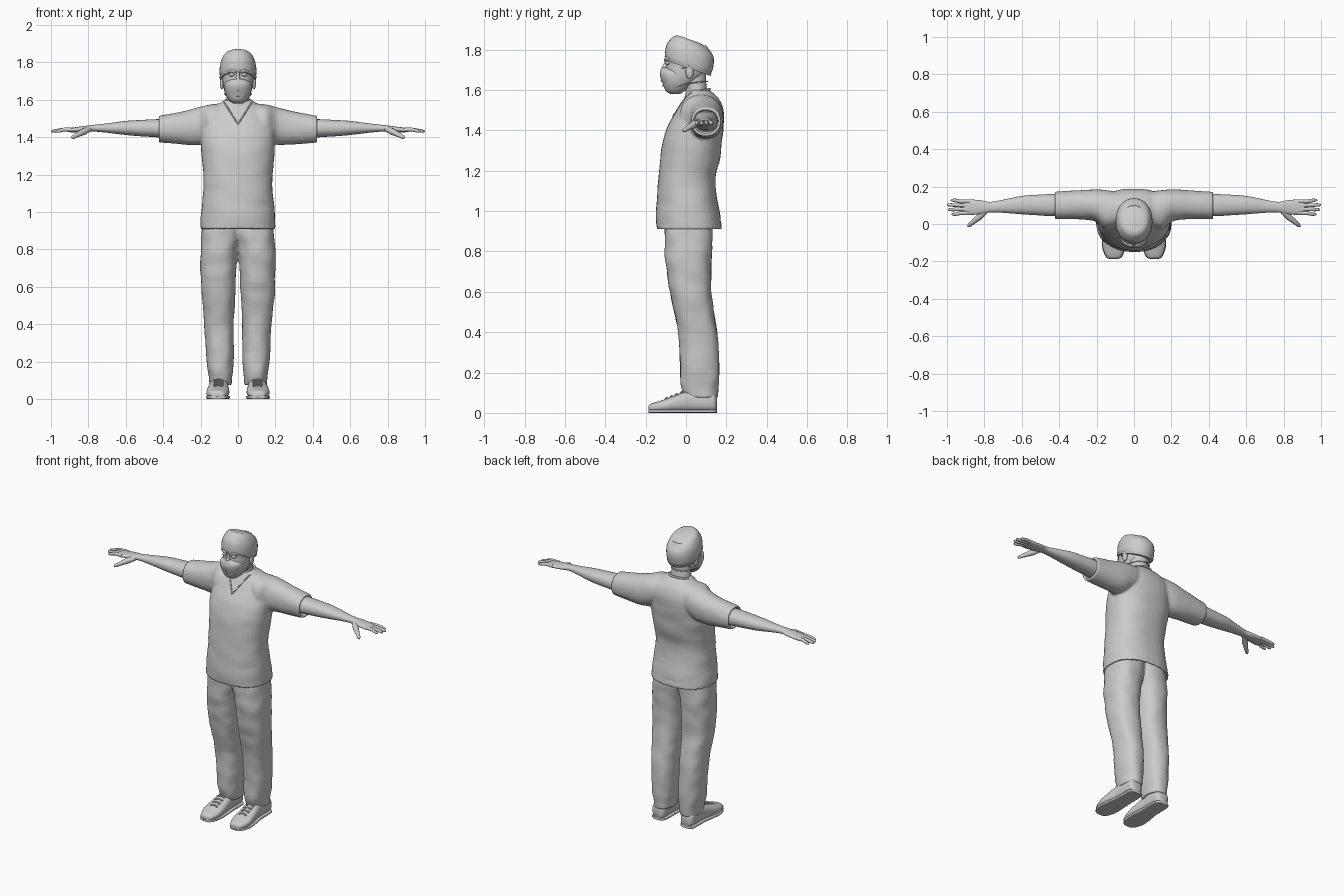
import bpy, bmesh, math
from mathutils import Vector, noise

cube = bpy.data.objects.get("Cube")
if cube:
    bpy.data.objects.remove(cube)

grey = bpy.data.materials.new("plain grey")
grey.use_nodes = True
colour = (.6, .6, .6, 1)
grey.diffuse_color = colour
grey.node_tree.nodes["Principled BSDF"].inputs["Base Color"].default_value = colour


def spline(a, b, c, d, t):
    """Smooth blend from b to c."""
    return [q + .5 * t * (r - p + t * (2 * p - 5 * q + 4 * r - s + t * (3 * (q - r) + s - p)))
            for p, q, r, s in zip(a, b, c, d)]


def sym(rows):
    """Rings that are symmetric in x, given by their half width."""
    return [(t, -w, w, lo, hi) for t, w, lo, hi in rows]


def loft(bm, rows, axis=2, power=2, side=1, shear=0, hollow=0, folds=0, steps=4, n=36):
    """Skin rings (position, u min, u max, v min, v max) along an axis."""
    padded = [rows[0], *rows, rows[-1]]
    rings = [spline(*padded[i:i + 4], k / steps)
             for i in range(len(rows) - 1) for k in range(steps)]
    rings.append(list(rows[-1]))
    if hollow:  # turn the last edge inwards to form an open hem
        t, a, b, c, d = rings[-1]
        back = math.copysign(hollow, rings[0][0] - t)
        lip = .014
        for depth in (0, back):
            rings.append([t + depth, a + lip, b - lip, c + lip, d - lip])
    loops = []
    for t, a, b, c, d in rings:
        loop = []
        for i in range(n):
            ang = math.tau * i / n
            cu, sv = math.cos(ang), math.sin(ang)
            grow = 1
            if folds:
                grow += folds * noise.noise(Vector((cu * 1.5, sv * 1.5, t * 14 + side)))
            u = (a + b) / 2 + (b - a) / 2 * grow * math.copysign(abs(cu) ** (2 / power), cu)
            v = (c + d) / 2 + (d - c) / 2 * grow * math.copysign(abs(sv) ** (2 / power), sv)
            p = [u, v]
            p.insert(axis, t)
            p[2] += shear * p[1]
            p[0] *= side
            loop.append(bm.verts.new(p))
        loops.append(loop)
    made = [bm.faces.new(loops[0]), bm.faces.new(loops[-1])]
    for low, high in zip(loops, loops[1:]):
        for i in range(n):
            j = (i + 1) % n
            made.append(bm.faces.new((low[i], low[j], high[j], high[i])))
    bmesh.ops.recalc_face_normals(bm, faces=made)


def finish(name, bm, voxel=0, relax=3):
    mesh = bpy.data.meshes.new(name)
    bm.to_mesh(mesh)
    bm.free()
    ob = bpy.data.objects.new(name, mesh)
    bpy.context.collection.objects.link(ob)
    mesh.materials.append(grey)
    bpy.ops.object.select_all(action='DESELECT')
    ob.select_set(True)
    bpy.context.view_layer.objects.active = ob
    bpy.ops.object.shade_smooth_by_angle(angle=math.radians(50))
    if voxel:
        mod = ob.modifiers.new("blend", 'REMESH')
        mod.mode = 'VOXEL'
        mod.voxel_size = voxel
        mod.use_smooth_shade = True
        mod = ob.modifiers.new("relax", 'SMOOTH')
        mod.iterations = relax
    return ob


def part(name, rows, **options):
    bm = bmesh.new()
    loft(bm, rows, **options)
    return finish(name, bm)


def tube(name, points, radii):
    data = bpy.data.curves.new(name, 'CURVE')
    data.dimensions = '3D'
    data.bevel_depth = 1
    data.bevel_resolution = 3
    data.use_fill_caps = True
    line = data.splines.new('POLY')
    line.points.add(len(points) - 1)
    for k, (pt, co) in enumerate(zip(line.points, points)):
        pt.co = (*co, 1)
        pt.radius = radii[k] if isinstance(radii, list) else radii
    line.use_smooth = True
    data.materials.append(grey)
    ob = bpy.data.objects.new(name, data)
    bpy.context.collection.objects.link(ob)


def ball(name, centre, size):
    bm = bmesh.new()
    bmesh.ops.create_uvsphere(bm, u_segments=20, v_segments=12, radius=1)
    bmesh.ops.scale(bm, vec=size, verts=bm.verts)
    bmesh.ops.translate(bm, vec=centre, verts=bm.verts)
    return finish(name, bm)


# Tunic: body and short sleeves blended into one garment
bm = bmesh.new()
loft(bm, sym([(1.6, .07, .01, .115), (1.575, .11, 0, .145), (1.54, .16, -.02, .172),
              (1.49, .19, -.05, .187), (1.42, .2, -.09, .187), (1.35, .198, -.115, .18),
              (1.25, .19, -.128, .165), (1.15, .184, -.138, .147), (1, .196, -.147, .165),
              (.91, .202, -.145, .18)]), power=2.3, hollow=.05, folds=.025)
for s in (1, -1):
    loft(bm, [(.08, -.01, .17, 1.4, 1.58), (.15, -.03, .182, 1.37, 1.575),
              (.21, .015, .184, 1.358, 1.56), (.3, .025, .18, 1.362, 1.537),
              (.425, .025, .172, 1.372, 1.514)],
         axis=0, power=2.2, side=s, hollow=.04, folds=.025)
tunic = finish("tunic", bm, voxel=.007, relax=5)

# Trousers: two legs blended at the seat
bm = bmesh.new()
for s in (1, -1):
    loft(bm, [(.96, -.03, .185, -.1, .13), (.88, -.02, .195, -.105, .133),
              (.8, 0, .2, -.105, .13), (.7, .008, .2, -.095, .125),
              (.6, .012, .197, -.08, .125), (.5, .017, .19, -.058, .138),
              (.4, .022, .18, -.038, .155), (.28, .022, .173, -.03, .163),
              (.17, .025, .165, -.028, .165), (.12, .032, .157, -.02, .16),
              (.075, .035, .155, -.003, .156)],
         power=2.3, side=s, folds=.05, hollow=.02)
finish("trousers", bm, voxel=.007, relax=4)

for s, label in ((1, "left"), (-1, "right")):
    # Shoes with soles and laces
    shoe = [(-.187, .09, .125, .01, .03), (-.175, .067, .148, .006, .045),
            (-.12, .048, .168, .004, .062), (-.05, .048, .163, .004, .088),
            (.02, .053, .152, .004, .112), (.1, .053, .15, .004, .112),
            (.14, .06, .145, .006, .1), (.153, .08, .125, .015, .07)]
    part(label + "_shoe", shoe, axis=1, power=2.5, side=s)
    part(label + "_sole", [(y, a - .003, b + .003, 0, .018) for y, a, b, c, d in shoe],
         axis=1, power=5, side=s)
    for k in range(4):
        y = -.095 + .025 * k
        z = .073 + .01 * k
        for d in (-1, 1):
            tube(label + "_lace", [(s * .08, y - d * .008, z - .004), (s * .105, y, z + .002),
                                   (s * .13, y + d * .008, z - .004)], .004)

    # Arm and palm
    part(label + "_arm", [(.36, .045, .16, 1.39, 1.497), (.44, .042, .16, 1.4, 1.496),
                          (.52, .047, .156, 1.405, 1.492), (.6, .052, .15, 1.412, 1.487),
                          (.7, .06, .13, 1.424, 1.474), (.77, .062, .118, 1.43, 1.466),
                          (.82, .053, .127, 1.428, 1.46), (.88, .048, .131, 1.426, 1.452),
                          (.912, .052, .129, 1.428, 1.448)], axis=0, power=2.2, side=s)

    # Fingers and thumb
    for k, reach in enumerate((.975, .995, 1, .98)):
        y = .058 + .021 * k
        tip = y + .004 * (k - 1.5)
        tube(label + "_finger", [(s * .88, y, 1.44), (s * .93, y, 1.441),
                                 (s * (reach - .02), tip, 1.434), (s * (reach - .005), tip, 1.431),
                                 (s * reach, tip, 1.43)], [.011, .0105, .009, .007, .003])
    tube(label + "_thumb", [(s * .79, .075, 1.445), (s * .825, .04, 1.43), (s * .86, .01, 1.412),
                            (s * .882, -.008, 1.4), (s * .889, -.014, 1.396)],
         [.014, .018, .0125, .01, .004])

    # Ear, eye, brow and mask straps
    ball(label + "_ear", (s * .086, .018, 1.69), (.011, .02, .034))
    ball(label + "_eye", (s * .033, -.09, 1.734), (.016, .012, .009))
    tube(label + "_brow", [(s * .012, -.103, 1.75), (s * .035, -.098, 1.756),
                           (s * .058, -.082, 1.749)], [.006, .008, .004])
    tube(label + "_upper_strap", [(s * .06, -.05, 1.695), (s * .085, -.01, 1.71),
                                  (s * .094, .015, 1.722)], .003)
    tube(label + "_lower_strap", [(s * .055, -.05, 1.615), (s * .072, 0, 1.63),
                                  (s * .066, .05, 1.638), (s * .045, .088, 1.642),
                                  (0, .106, 1.643)], .003)

# Neck and head
part("neck", sym([(1.46, .075, -.03, .12), (1.55, .07, -.01, .115), (1.6, .063, -.002, .105),
                  (1.64, .06, -.02, .1), (1.7, .06, -.03, .1)]))
part("head", sym([(1.585, .028, -.075, -.025), (1.6, .05, -.09, 0), (1.64, .07, -.1, .055),
                  (1.68, .08, -.102, .095), (1.73, .084, -.097, .115), (1.755, .086, -.103, .12),
                  (1.79, .084, -.095, .12), (1.82, .06, -.06, .1)]), power=2.2)
part("nose_bridge", sym([(1.75, .009, -.106, -.08), (1.73, .009, -.111, -.08),
                         (1.71, .012, -.12, -.08), (1.68, .015, -.127, -.08)]))

# Face mask with pleats
part("face_mask", sym([(1.58, .025, -.075, -.03), (1.595, .045, -.1, -.01),
                       (1.63, .066, -.115, .005), (1.67, .073, -.129, .005),
                       (1.695, .065, -.127, -.015), (1.712, .025, -.122, -.05)]), power=2.1)
for z, w, y in ((1.625, .035, -.104), (1.65, .04, -.112)):
    tube("mask_pleat", [(-w, y + .012, z), (0, y - .011, z - .004), (w, y + .012, z)], .003)

# Surgical cap, sloping down to the back
part("cap", sym([(1.715, .092, -.1, .118), (1.74, .098, -.104, .13), (1.785, .097, -.098, .138),
                 (1.82, .088, -.08, .133), (1.845, .074, -.06, .106), (1.857, .054, -.04, .07)]),
     power=2.1, shear=-.35)
part("cap_band", sym([(1.712, .095, -.103, .121), (1.724, .099, -.106, .127)]),
     power=2.1, shear=-.35)

# Neckline trim laid onto the tunic front
bpy.context.view_layer.update()
skin = tunic.evaluated_get(bpy.context.evaluated_depsgraph_get())
trim = []
for k in range(-10, 11):
    x, z = k * .0075, 1.47 + abs(k) * .0118
    hit, place, normal, face = skin.ray_cast(Vector((x, -1, z)), Vector((0, 1, 0)))
    if hit:
        trim.append(place)
tube("neckline_trim", trim, .004)
tube("collar", [(.072 * math.cos(a), .062 + .055 * math.sin(a), 1.592 + .012 * math.sin(a))
                for a in [math.pi * k / 12 for k in range(13)]], .006)
